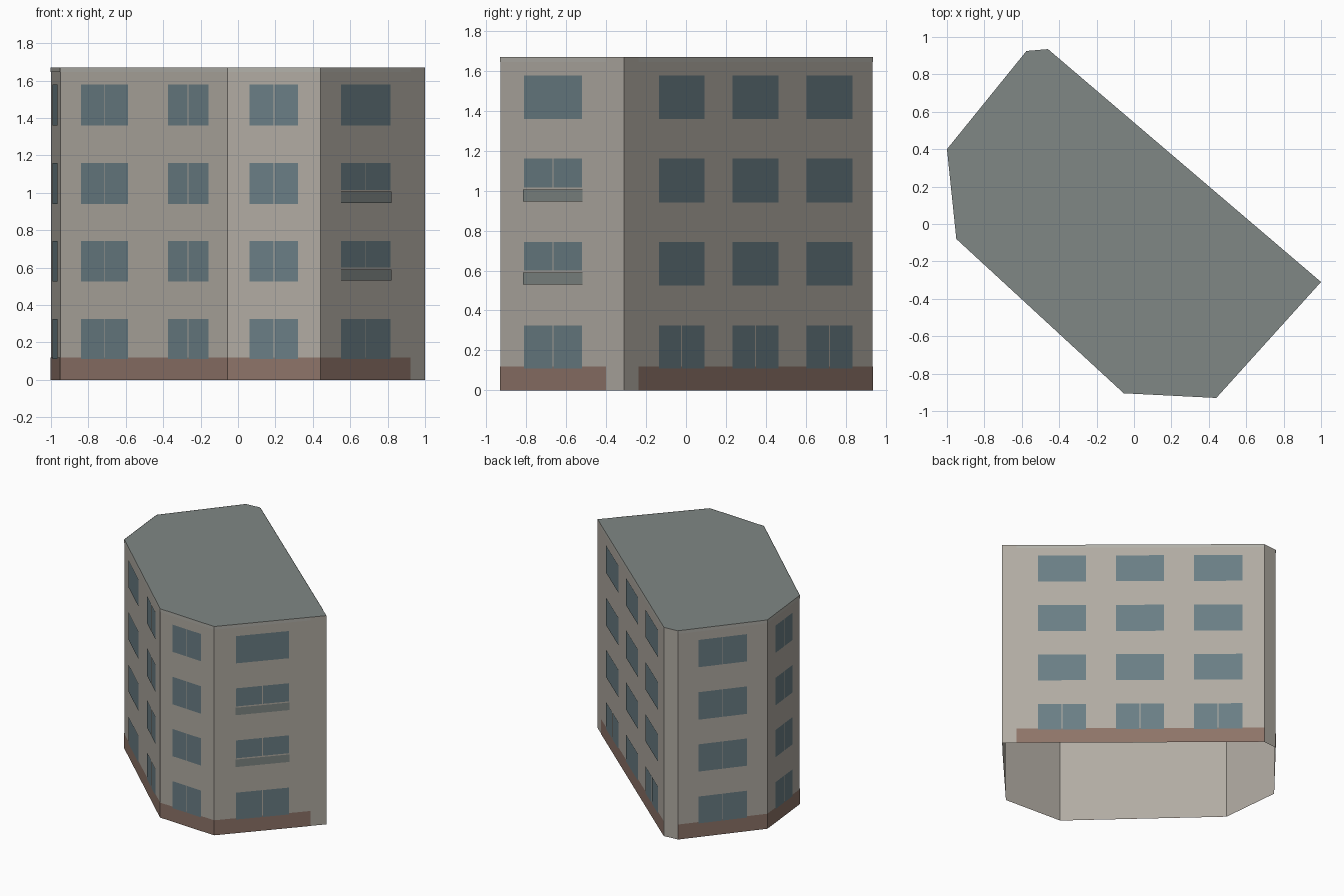
import bpy, bmesh
from mathutils import Vector

if "Cube" in bpy.data.objects:
    bpy.data.objects.remove(bpy.data.objects["Cube"])

H = 1.67
FOOT = [Vector(p) for p in [(-0.95, -0.08), (-0.055, -0.905), (0.44, -0.93),
                            (1.0, -0.31), (-0.46, 0.935), (-0.575, 0.925), (-1.0, 0.40)]]
FLOORS = [(0.11, 0.325), (0.525, 0.743), (0.94, 1.16), (1.36, 1.578)]


def material(name, rgb):
    m = bpy.data.materials.new(name)
    m.diffuse_color = (*rgb, 1)
    m.use_nodes = True
    m.node_tree.nodes["Principled BSDF"].inputs["Base Color"].default_value = m.diffuse_color
    return m


WALL = material("plaster", (0.44, 0.41, 0.365))
GLASS = material("glass", (0.145, 0.21, 0.235))
BRICK = material("brick", (0.27, 0.175, 0.14))
ROOF = material("roofing", (0.215, 0.245, 0.235))
TRIM = material("trim", (0.45, 0.44, 0.40))


def finish(name, bm, mat):
    me = bpy.data.meshes.new(name)
    bm.to_mesh(me)
    bm.free()
    me.materials.append(mat)
    ob = bpy.data.objects.new(name, me)
    bpy.context.collection.objects.link(ob)


def panel(bm, side, f0, f1, z0, z1, proud):
    """Flat outward-facing sheet on one facade, from fraction f0 to f1 of its length."""
    a, b = FOOT[side], FOOT[(side + 1) % len(FOOT)]
    d = b - a
    out = Vector((d.y, -d.x)).normalized() * proud
    p, q = a + d * f0 + out, a + d * f1 + out
    bm.faces.new([bm.verts.new(c) for c in
                  [(*p, z0), (*q, z0), (*q, z1), (*p, z1)]])


# Outer walls: a shell that is open underneath
bm = bmesh.new()
for side in range(len(FOOT)):
    panel(bm, side, 0, 1, 0, H, 0)
bmesh.ops.remove_doubles(bm, verts=bm.verts[:], dist=1e-5)
finish("walls", bm, WALL)

# Flat roof
bm = bmesh.new()
bm.faces.new([bm.verts.new((*p, H)) for p in FOOT])
finish("roof", bm, ROOF)

# Brick plinth and top trim, both stopping short of the right corner
bands = [(0, 0, 1), (1, 0, 1), (2, 0, 0.857), (3, 0.056, 1), (5, 0, 1), (6, 0, 1)]
for name, z0, z1, mat in [("plinth", 0, 0.12, BRICK), ("cornice", 1.645, H, TRIM)]:
    bm = bmesh.new()
    for side, f0, f1 in bands:
        panel(bm, side, f0, f1, z0, z1, 0.002)
    finish(name, bm, mat)

# Windows: facade -> window spans and the floors with a two-pane split
windows = {
    0: ([(0.126, 0.406), (0.645, 0.887)], {0, 1, 2, 3}),
    1: ([(0.236, 0.762)], {0, 1, 2, 3}),
    2: ([(0.194, 0.665)], {0, 1, 2}),
    3: ([(0.137, 0.321), (0.434, 0.618), (0.731, 0.916)], {0}),
    5: ([(0.23, 0.77)], {0, 1, 2, 3}),
    6: ([(0.24, 0.77)], {0, 1, 2, 3}),
}
for side, (spans, split) in windows.items():
    bm = bmesh.new()
    length = (FOOT[(side + 1) % 7] - FOOT[side]).length
    for f0, f1 in spans:
        for floor, (z0, z1) in enumerate(FLOORS):
            if side == 2 and floor in (1, 2):
                z0 += 0.075
            mid, gap = (f0 + f1) / 2, 0.003 / length
            panes = [(f0, mid - gap), (mid + gap, f1)] if floor in split else [(f0, f1)]
            for p, q in panes:
                panel(bm, side, p, q, z0, z1, 0.004)
    finish(f"windows_{side + 1}", bm, GLASS)

# Balcony fronts on the right-front facade
bm = bmesh.new()
for z0, z1 in FLOORS[1:3]:
    panel(bm, 2, 0.188, 0.67, z0 + 0.006, z0 + 0.066, 0.006)
finish("balcony_panels", bm, ROOF)
